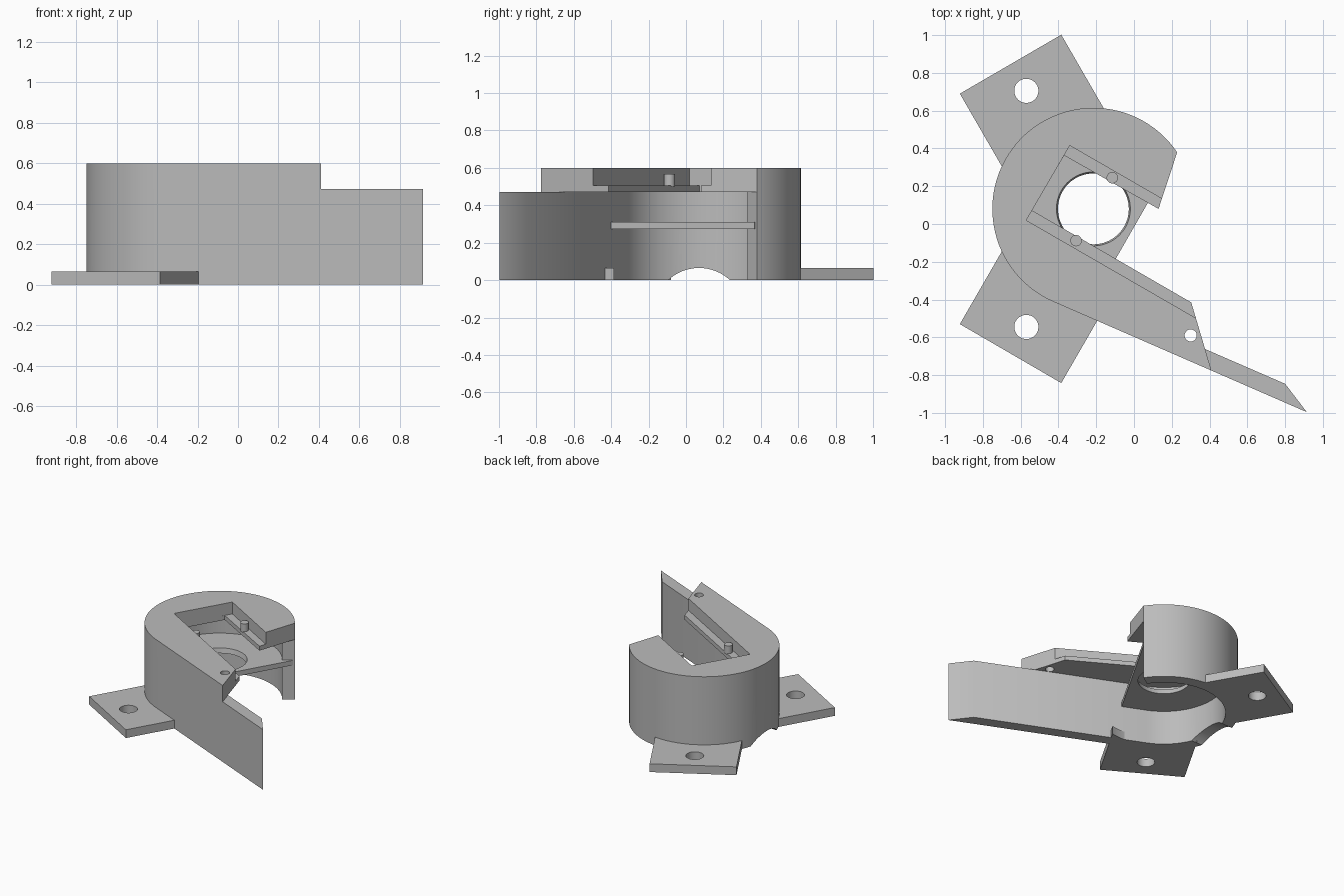
import bpy, bmesh
from math import radians, cos, sin
from mathutils import Matrix, Vector

cube = bpy.data.objects.get("Cube")
if cube:
    bpy.data.objects.remove(cube)

grey = bpy.data.materials.new("plain_grey")
grey.use_nodes = True
grey.diffuse_color = (0.5, 0.5, 0.5, 1)
grey.node_tree.nodes["Principled BSDF"].inputs["Base Color"].default_value = grey.diffuse_color

CX, CY = -0.215, 0.08        # drum axis
R, R_IN = 0.535, 0.445       # drum wall radii
START, END = 34, 246.4       # drum arc, ending where the tail is tangent
DECK, TOP = 0.472, 0.6       # wall top, cap top


def add_object(name, bm):
    bmesh.ops.recalc_face_normals(bm, faces=bm.faces)
    mesh = bpy.data.meshes.new(name)
    bm.to_mesh(mesh)
    bm.free()
    mesh.materials.append(grey)
    obj = bpy.data.objects.new(name, mesh)
    bpy.context.collection.objects.link(obj)
    return obj


def prism(name, points, z0, z1):
    bm = bmesh.new()
    base = bm.faces.new([bm.verts.new((x, y, z0)) for x, y in points])
    top = bmesh.ops.extrude_face_region(bm, geom=[base])["geom"]
    verts = [v for v in top if isinstance(v, bmesh.types.BMVert)]
    bmesh.ops.translate(bm, verts=verts, vec=(0, 0, z1 - z0))
    return add_object(name, bm)


def cylinder(name, x, y, z0, z1, r, r_top=None, segments=32):
    bm = bmesh.new()
    bmesh.ops.create_cone(bm, cap_ends=True, segments=segments, radius1=r,
                          radius2=r_top or r, depth=z1 - z0,
                          matrix=Matrix.Translation((x, y, (z0 + z1) / 2)))
    return add_object(name, bm)


def arc(r, a0, a1, steps=56):
    angles = [radians(a0 + (a1 - a0) * i / steps) for i in range(steps + 1)]
    return [(CX + r * cos(a), CY + r * sin(a)) for a in angles]


def activate(obj):
    bpy.ops.object.select_all(action='DESELECT')
    obj.select_set(True)
    bpy.context.view_layer.objects.active = obj


def cut(obj, cutter):
    activate(obj)
    mod = obj.modifiers.new("cut", 'BOOLEAN')
    mod.operation, mod.solver, mod.object = 'DIFFERENCE', 'EXACT', cutter
    bpy.ops.object.modifier_apply(modifier=mod.name)
    bpy.data.objects.remove(cutter)


def smooth(obj):
    activate(obj)
    bpy.ops.object.shade_smooth_by_angle(angle=radians(30))


# Drum wall with straight tail, arched opening at the bottom
wall = prism("drum_wall", arc(R, START, END) + [(0.915, -0.996), (0.80, -0.846)]
             + arc(R_IN, END, START), 0, DECK)
arch = cylinder("arch_cutter", 0, 0, -0.3, 0.3, 0.242, segments=64)
arch.data.transform(Matrix.Translation((-0.65, 0.07, -0.177)) @ Matrix.Rotation(radians(90), 4, 'Y'))
cut(wall, arch)

# Cap with a stepped slot and a hole in its arm
cap = prism("top_cap", arc(R, START, END) + [(0.41, -0.776), (0.303, -0.415),
            (-0.54, 0.072), (-0.37, 0.363), (0.13, 0.08)], DECK, TOP)
cut(cap, prism("slot_cutter", [(-0.57, 0.02), (0.47, -0.58), (0.353, 0.015), (-0.34, 0.415)],
               0.507, 0.7))
cut(cap, cylinder("arm_hole_cutter", 0.3, -0.59, 0.4, 0.7, 0.032))

# Floor plate with central hole
floor = prism("floor_plate", [(0.22, 0.367)] + arc(0.5, 36, END) + [(-0.249, -0.45)], 0.272, 0.31)
cut(floor, cylinder("floor_hole_cutter", CX, CY, 0.26, 0.32, 0.185, 0.198, 64))

# Pins on the slot ledges
for name, x, y in (("front_pin", -0.307, -0.088), ("back_pin", -0.115, 0.245)):
    smooth(cylinder(name, x, y, 0.5, 0.567, 0.03))

# Mounting tabs, mirrored about the drum axis
for name, side in (("back_tab", 1), ("front_tab", -1)):
    along = Vector((0.5, -0.866)) * 0.75
    a, b = Vector((-0.922, 0.61)), Vector((-0.385, 0.922))
    pts = [(p.x, CY + side * p.y) for p in (a, b, b + along, a + along)]
    tab = prism(name, pts, 0, 0.065)
    cut(tab, cylinder("tab_hole_cutter", -0.57, CY + side * 0.625, -0.1, 0.2, 0.064))
    cut(tab, cylinder("drum_cutter", CX, CY, -0.1, 0.2, R_IN + 0.03, segments=96))
    smooth(tab)

for part in (wall, cap, floor):
    smooth(part)
